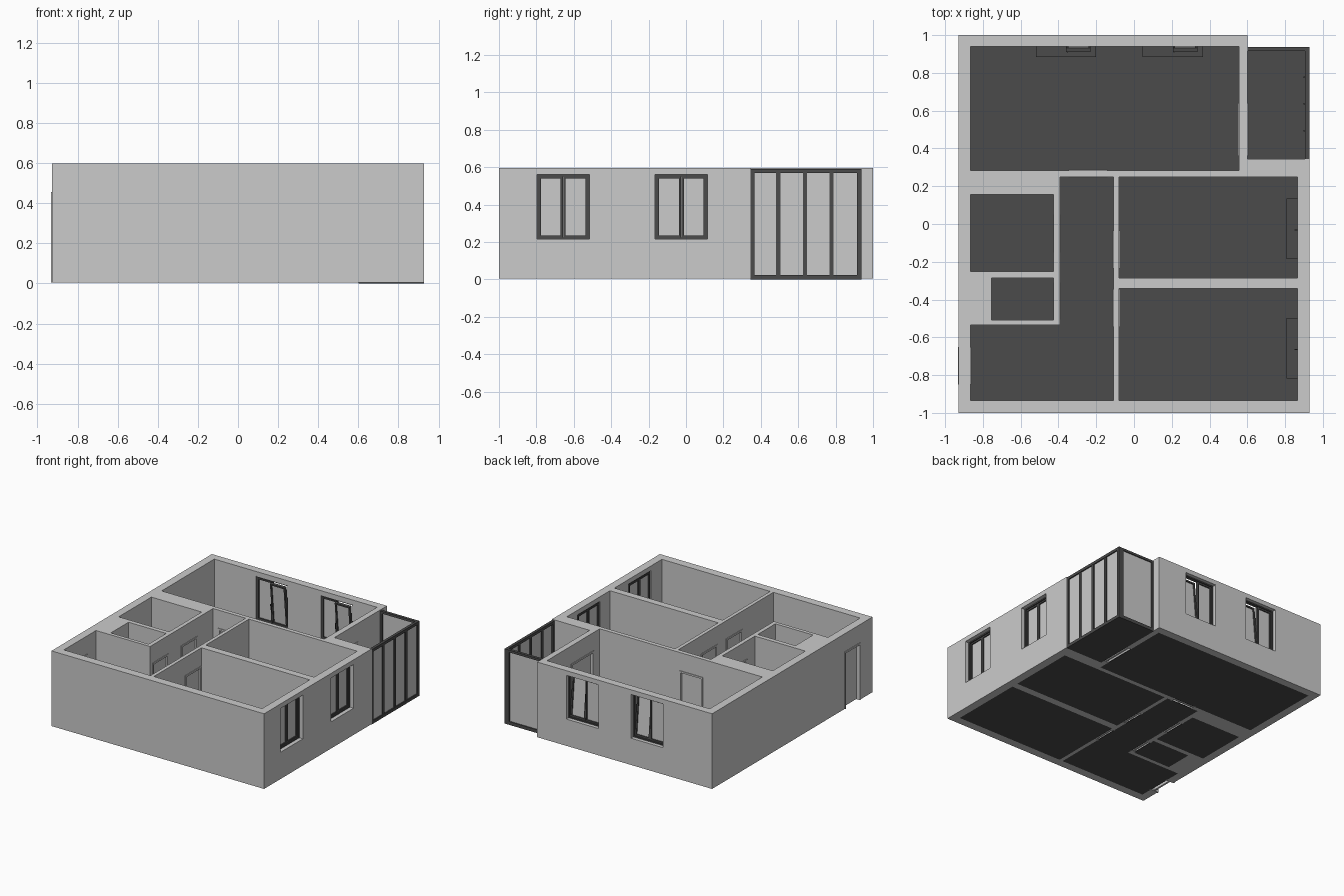
import bpy, bmesh
from math import radians
from mathutils import Matrix, Vector

if "Cube" in bpy.data.objects:
    bpy.data.objects.remove(bpy.data.objects["Cube"])

dark = bpy.data.materials.new("dark_grey")
dark.diffuse_color = (0.07, 0.07, 0.07, 1)
dark.use_nodes = True
dark.node_tree.nodes["Principled BSDF"].inputs["Base Color"].default_value = dark.diffuse_color
Z0, Z1 = 0.004, 0.597      # wall bottom and top


def finish(name, bm, mat=None):
    bmesh.ops.recalc_face_normals(bm, faces=bm.faces)
    me = bpy.data.meshes.new(name)
    bm.to_mesh(me)
    bm.free()
    ob = bpy.data.objects.new(name, me)
    bpy.context.collection.objects.link(ob)
    if mat:
        me.materials.append(mat)
    return ob


def boxes(name, items, mat=None, M=Matrix()):
    """One object from boxes given as (x0, x1, y0, y1, z0, z1)."""
    bm = bmesh.new()
    for x0, x1, y0, y1, z0, z1 in items:
        T = Matrix.Translation(((x0 + x1) / 2, (y0 + y1) / 2, (z0 + z1) / 2))
        S = Matrix.Diagonal((x1 - x0, y1 - y0, z1 - z0, 1))
        bmesh.ops.create_cube(bm, size=1, matrix=M @ T @ S)
    return finish(name, bm, mat)


def prisms(name, loops, z0, z1, mat=None):
    """One object from extruded plan outlines."""
    bm = bmesh.new()
    for loop in loops:
        f = bm.faces.new([bm.verts.new((x, y, z0)) for x, y in loop])
        top = bmesh.ops.extrude_face_region(bm, geom=[f], use_keep_orig=True)["geom"]
        bmesh.ops.translate(bm, vec=(0, 0, z1 - z0),
                            verts=[v for v in top if isinstance(v, bmesh.types.BMVert)])
    return finish(name, bm, mat)


def rect(x0, x1, y0, y1):
    return [(x0, y0), (x1, y0), (x1, y1), (x0, y1)]


def ring(u0, u1, v0, v1, z0, z1, t, sill=True):
    """Frame in the local x-z plane: two stiles, a head and an optional bottom rail."""
    parts = [(u0, u0 + t, v0, v1, z0, z1), (u1 - t, u1, v0, v1, z0, z1),
             (u0 + t, u1 - t, v0, v1, z1 - t, z1)]
    if sill:
        parts.append((u0 + t, u1 - t, v0, v1, z0, z0 + t))
    return parts


def place(x, y, deg):
    return Matrix.Translation((x, y, 0)) @ Matrix.Rotation(radians(deg), 4, 'Z')


# Plan outlines of the rooms and the outer shell
rooms = {
    "living_room": rect(-0.865, 0.555, 0.283, 0.94),
    "bathroom": rect(-0.865, -0.425, -0.252, 0.155),
    "toilet": rect(-0.755, -0.425, -0.507, -0.287),
    "hallway": [(-0.865, -0.935), (-0.108, -0.935), (-0.108, 0.25), (-0.393, 0.25),
                (-0.393, -0.535), (-0.865, -0.535)],
    "middle_bedroom": rect(-0.08, 0.865, -0.287, 0.25),
    "front_bedroom": rect(-0.08, 0.865, -0.935, -0.342),
}
shell = [(-0.928, -1), (0.928, -1), (0.928, 0.345), (0.6, 0.345), (0.6, 1), (-0.928, 1)]

# Windows: name, placement at the inner wall face, tilted sash
WW, WZ0, WZ1 = 0.14, 0.215, 0.56
windows = [("left_back_window", place(-0.36, 0.94, 0), True),
           ("right_back_window", place(0.205, 0.94, 0), True),
           ("front_side_window", place(0.865, -0.657, -90), False),
           ("middle_side_window", place(0.865, -0.025, -90), False)]

# Doors: name, placement at wall centre, width, wall thickness
DH = 0.455
doors = [("entrance_door", place(-0.8965, -0.75, 90), 0.2, 0.063),
         ("living_room_door", place(-0.243, 0.2665, 0), 0.205, 0.033),
         ("middle_bedroom_door", place(-0.094, -0.135, 90), 0.2, 0.028),
         ("front_bedroom_door", place(-0.094, -0.445, 90), 0.2, 0.028),
         ("bathroom_door", place(-0.409, -0.05, 90), 0.2, 0.032),
         ("toilet_door", place(-0.409, -0.407, 90), 0.195, 0.032),
         ("balcony_door", place(0.5775, 0.5, -90), 0.28, 0.045)]

# Walls: shell minus rooms minus openings
walls = prisms("walls", [shell], Z0, Z1)
cut_rooms = prisms("room_cutter", rooms.values(), -0.2, 0.9)
bm = bmesh.new()
for M, u, v0, v1, z0, z1 in (
        [(M, WW, -0.02, 0.1, WZ0, WZ1) for _, M, _ in windows] +
        [(M, w / 2 - 0.006, -t / 2 - 0.01, t / 2 + 0.01, -0.1, DH - 0.006) for _, M, w, t in doors]):
    bmesh.ops.create_cube(bm, size=1, matrix=M
                          @ Matrix.Translation((0, (v0 + v1) / 2, (z0 + z1) / 2))
                          @ Matrix.Diagonal((2 * u, v1 - v0, z1 - z0, 1)))
cut_openings = finish("opening_cutter", bm)
for c in (cut_rooms, cut_openings):
    c.hide_render = True
    m = walls.modifiers.new(c.name, 'BOOLEAN')
    m.operation, m.solver, m.object = 'DIFFERENCE', 'EXACT', c
bpy.context.view_layer.update()
cut_mesh = bpy.data.meshes.new_from_object(
    walls.evaluated_get(bpy.context.evaluated_depsgraph_get()))
walls.modifiers.clear()
walls.data = cut_mesh
for c in (cut_rooms, cut_openings):
    bpy.data.objects.remove(c)

# Floors
for name, loop in rooms.items():
    prisms(name + "_floor", [loop], Z0, Z0 + 0.004, dark)

# Windows with sill, frame and two sashes
for name, M, tilted in windows:
    boxes(name + "_sill", [(-0.16, 0.16, -0.057, 0, WZ0 - 0.01, WZ0)], dark, M)
    boxes(name + "_frame", ring(-WW, WW, 0.006, 0.032, WZ0, WZ1, 0.009), dark, M)
    a, b = WZ0 + 0.009, WZ1 - 0.009
    for side, u0, u1 in (("left", -WW + 0.009, -0.001), ("right", 0.001, WW - 0.009)):
        S = M
        if tilted and side == "right":
            S = M @ Matrix.Translation((0, 0.002, a)) @ Matrix.Rotation(radians(5.5), 4, 'X') \
                @ Matrix.Translation((0, -0.002, -a))
        parts = ring(u0, u1, 0.002, 0.024, a, b, 0.012)
        if side == "right":     # handle
            parts += [(u0 + 0.004, u0 + 0.008, -0.012, 0.002, 0.385, 0.391),
                      (u0 + 0.003, u0 + 0.009, -0.015, -0.011, 0.345, 0.391)]
        boxes(f"{name}_{side}_sash", parts, dark, S)
        boxes(f"{name}_{side}_glass",
              [(u0 + 0.012, u1 - 0.012, 0.011, 0.015, a + 0.012, b - 0.012)], None, S)

# Doors with casing and leaf
for name, M, w, t in doors:
    h = w / 2
    boxes(name + "_frame", ring(-h, h, -t / 2 - 0.005, t / 2 + 0.005, Z0, DH, 0.014, False), None, M)
    boxes(name + "_leaf", [(-h + 0.014, h - 0.014, -0.007, 0.007, Z0 + 0.003, DH - 0.014)], None, M)

# Glazed balcony
boxes("balcony_floor", [(0.6, 0.928, 0.345, 0.937, 0, 0.008)], dark)
y0, y1, top, t = 0.345, 0.937, 0.59, 0.022
front = [(0.906, 0.928, a, b, 0.008, top) for a, b in ((y0, y0 + t), (y1 - t, y1))]
front += [(0.906, 0.928, y0 + t, y1 - t, a, b) for a, b in ((0.008, 0.024), (top - t, top))]
front += [(0.908, 0.926, y - 0.011, y + 0.011, 0.024, top - t) for y in (0.493, 0.636, 0.777)]
boxes("balcony_front_frame", front, dark)
boxes("balcony_front_glass", [(0.915, 0.919, y0 + t, y1 - t, 0.024, top - t)])
boxes("balcony_handles", [(0.898, 0.908, y - 0.004, y + 0.004, 0.27, 0.32)
                          for y in (0.493, 0.636, 0.777)], dark)
boxes("balcony_side_frame", ring(0.6, 0.906, y1 - t, y1, 0.008, top, 0.018), dark)
boxes("balcony_side_glass", [(0.618, 0.888, y1 - 0.012, y1 - 0.008, 0.026, top - 0.018)])
